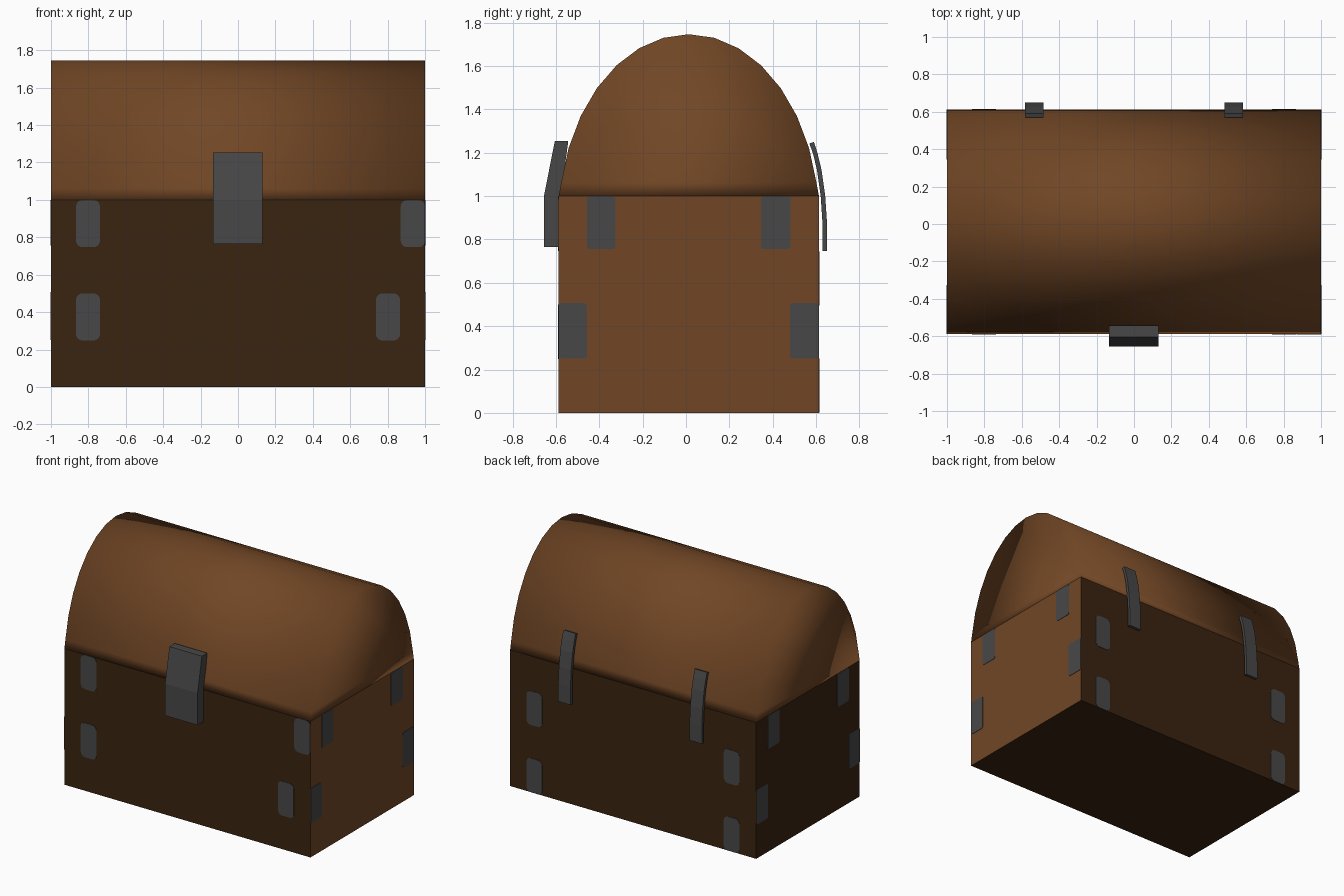
import bpy, bmesh, math
from mathutils import Vector

if "Cube" in bpy.data.objects:
    bpy.data.objects.remove(bpy.data.objects["Cube"])

Y0, Y1 = -0.587, 0.613          # front and back of the box
YC = (Y0 + Y1) / 2


def material(name, rgb):
    m = bpy.data.materials.new(name)
    m.diffuse_color = (*rgb, 1.0)
    m.use_nodes = True
    m.node_tree.nodes["Principled BSDF"].inputs["Base Color"].default_value = m.diffuse_color
    return m


WOOD = material("brown wood", (0.165, 0.062, 0.0185))
DARK = material("dark brown wood", (0.042, 0.0175, 0.005))
IRON = material("grey iron", (0.064, 0.064, 0.065))


def extrude_outline(name, points, direction, mats, smooth=False):
    """Solid made by sweeping a closed 3D outline along a direction."""
    bm = bmesh.new()
    face = bm.faces.new([bm.verts.new(p) for p in points])
    out = bmesh.ops.extrude_face_region(bm, geom=[face], use_keep_orig=True)
    moved = [g for g in out["geom"] if isinstance(g, bmesh.types.BMVert)]
    bmesh.ops.translate(bm, verts=moved, vec=Vector(direction))
    bmesh.ops.recalc_face_normals(bm, faces=bm.faces)
    for f in bm.faces:
        f.smooth = smooth
    mesh = bpy.data.meshes.new(name)
    bm.to_mesh(mesh)
    bm.free()
    for m in mats:
        mesh.materials.append(m)
    obj = bpy.data.objects.new(name, mesh)
    bpy.context.collection.objects.link(obj)
    return obj


def prism(name, profile, x0, x1, mats, smooth=False):
    """Sweep a (y, z) profile along x."""
    return extrude_outline(name, [(x0, y, z) for y, z in profile],
                           (x1 - x0, 0, 0), mats, smooth)


def rounded_rect(u0, u1, z0, z1, r, steps=4):
    corners = [(u1 - r, z1 - r, 0), (u0 + r, z1 - r, 90),
               (u0 + r, z0 + r, 180), (u1 - r, z0 + r, 270)]
    pts = []
    for cu, cz, a0 in corners:
        for i in range(steps + 1):
            a = math.radians(a0 + 90 * i / steps)
            pts.append((cu + r * math.cos(a), cz + r * math.sin(a)))
    return pts


# Box: the right end is lighter wood
body = prism("chest_body", [(Y0, 0), (Y1, 0), (Y1, 1), (Y0, 1)], -1, 1, [DARK, WOOD])
for p in body.data.polygons:
    if p.normal.x > 0.9:
        p.material_index = 1

# Domed lid: part of an ellipse, smooth all over
lid_profile = [(Y1, 1.0)]
for i in range(-7, 8):
    a = math.radians(11.25 * -i)
    lid_profile.append((YC + 0.6 * math.sin(a), 0.896 + 0.85 * math.cos(a)))
lid_profile.append((Y0, 1.0))
prism("domed_lid", lid_profile, -1, 1, [WOOD], smooth=True)

# Lock plate, bent where lid and box meet
prism("front_lock", [(-0.655, 0.765), (Y0 + 0.01, 0.765), (Y0 + 0.01, 1.0),
                     (-0.543, 1.253), (-0.605, 1.253), (-0.655, 1.0)],
      -0.134, 0.13, [IRON])

# Curved hinges at the back
outer = [(0.65, 0.747), (0.65, 0.88), (0.642, 1.0), (0.625, 1.12), (0.607, 1.195), (0.59, 1.25)]
inner = [(y - 0.021, z - (0.008 if z > 1.2 else 0)) for y, z in outer]
for side, label in ((-1, "left"), (1, "right")):
    x0, x1 = sorted((side * 0.484, side * 0.584))
    prism("hinge_" + label, outer + inner[::-1], x0, x1, [IRON])

# Flat iron patches: front, back, then both ends
T = 0.003
front = [(-0.866, -0.738, 0.747, 0.999), (0.87, 1.0, 0.747, 0.999),
         (-0.866, -0.738, 0.248, 0.5), (0.738, 0.866, 0.248, 0.5)]
back = [(s - 0.064, s + 0.064, z, z + 0.25) for s in (-0.802, 0.802) for z in (0.001, 0.495)]
ends = [(-0.457, -0.325, 0.755, 0.999), (0.345, 0.483, 0.755, 0.999),
        (Y0, -0.457, 0.25, 0.507), (0.48, Y1, 0.25, 0.507)]

for name, y, d, patches in (("front", Y0, -T, front), ("back", Y1, T, back)):
    for i, rect in enumerate(patches):
        pts = [(u, y, z) for u, z in rounded_rect(*rect, 0.034)]
        extrude_outline(f"{name}_patch_{i + 1}", pts, (0, d, 0), [IRON])

for name, x, d in (("left", -1, -T), ("right", 1, T)):
    for i, rect in enumerate(ends):
        pts = [(x, u, z) for u, z in rounded_rect(*rect, 0.014)]
        extrude_outline(f"{name}_patch_{i + 1}", pts, (d, 0, 0), [IRON])
